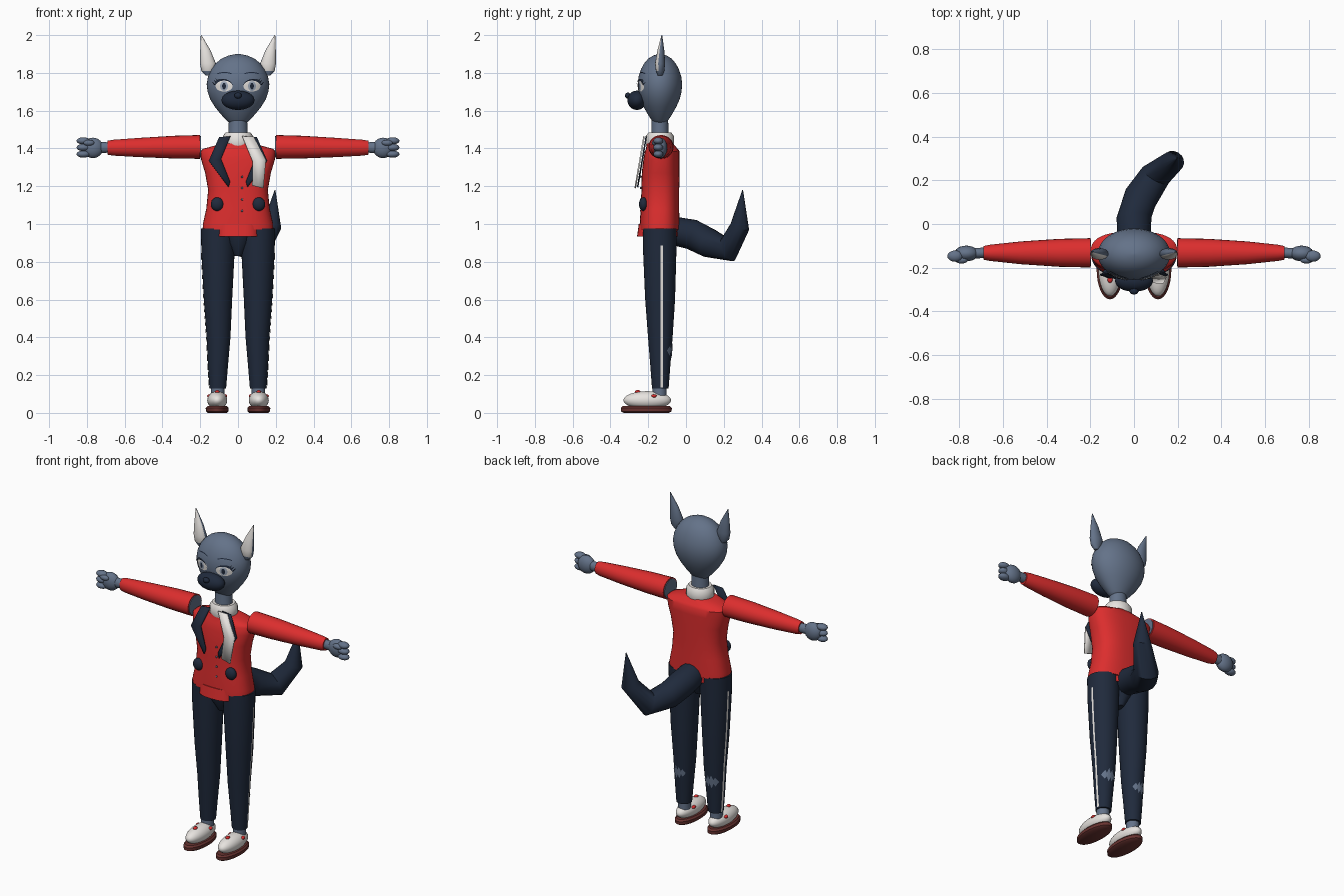
import bpy, bmesh, math
from mathutils import Vector, Matrix
from mathutils.bvhtree import BVHTree

if "Cube" in bpy.data.objects:
    bpy.data.objects.remove(bpy.data.objects["Cube"])


def material(name, rgb):
    m = bpy.data.materials.new(name)
    m.use_nodes = True
    m.diffuse_color = (*rgb, 1)
    m.node_tree.nodes["Principled BSDF"].inputs["Base Color"].default_value = (*rgb, 1)
    return m


GREY = material("slate grey fur", (0.127, 0.17, 0.25))
NAVY = material("dark navy", (0.014, 0.023, 0.045))
RED = material("jacket red", (0.72, 0.027, 0.027))
WHITE = material("off white", (0.8, 0.77, 0.74))
SOLE = material("dark red sole", (0.14, 0.033, 0.03))
IRIS = material("pale blue grey", (0.36, 0.42, 0.52))
X, Y, Z = Vector((1, 0, 0)), Vector((0, 1, 0)), Vector((0, 0, 1))
SIDES = (("left", 1), ("right", -1))


def finish(name, bm, mat, angle=40):
    """Turn a bmesh into a shaded object."""
    bmesh.ops.remove_doubles(bm, verts=bm.verts, dist=0.0002)
    bmesh.ops.recalc_face_normals(bm, faces=bm.faces)
    me = bpy.data.meshes.new(name)
    bm.to_mesh(me)
    bm.free()
    me.materials.append(mat)
    for p in me.polygons:
        p.use_smooth = True
    me.set_sharp_from_angle(angle=math.radians(angle))
    ob = bpy.data.objects.new(name, me)
    bpy.context.collection.objects.link(ob)
    return ob


def ring(center, u, v, ru, rv, n, power=2):
    pts = []
    for i in range(n):
        a = math.tau * i / n
        c, s = math.cos(a), math.sin(a)
        c = math.copysign(abs(c) ** (2 / power), c)
        s = math.copysign(abs(s) ** (2 / power), s)
        pts.append(center + u * (ru * c) + v * (rv * s))
    return pts


def loft(name, rings, mat, angle=40):
    """Skin a stack of rings and cap both ends."""
    bm = bmesh.new()
    rows = [[bm.verts.new(p) for p in r] for r in rings]
    n = len(rows[0])
    for a, b in zip(rows, rows[1:]):
        for i in range(n):
            bm.faces.new((a[i], a[(i + 1) % n], b[(i + 1) % n], b[i]))
    bm.faces.new(rows[0])
    bm.faces.new(rows[-1])
    return finish(name, bm, mat, angle)


def column(name, secs, mat, n=32, power=2, side=1, angle=40):
    """Upright tube; each section is z, x, y, half width, half depth."""
    return loft(name, [ring(Vector((x * side, y, z)), X, Y, rx, ry, n, power)
                       for z, x, y, rx, ry in secs], mat, angle)


def limb(name, secs, mat, side, n=24):
    """Sideways tube; each section is x, y, z, half depth, half height."""
    return loft(name, [ring(Vector((x * side, y, z)), Y, Z, ry, rz, n)
                       for x, y, z, ry, rz in secs], mat)


def ball(name, center, radii, mat, seg=24):
    bm = bmesh.new()
    bmesh.ops.create_uvsphere(bm, u_segments=seg, v_segments=seg // 2, radius=1,
                              matrix=Matrix.Translation(center) @ Matrix.Diagonal((*radii, 1)))
    return finish(name, bm, mat, 60)


def bvh(ob):
    me = ob.data
    return BVHTree.FromPolygons([v.co.copy() for v in me.vertices],
                                [tuple(p.vertices) for p in me.polygons])


def panel(name, edge_a, edge_b, mat, place, cuts=4):
    """Grid stretched between two outlines; place() sets each point in space."""
    bm = bmesh.new()
    rows = []
    for a, b in zip(edge_a, edge_b):
        a, b = Vector(a), Vector(b)
        rows.append([bm.verts.new(place(*a.lerp(b, t / cuts))) for t in range(cuts + 1)])
    for r, s in zip(rows, rows[1:]):
        for i in range(cuts):
            bm.faces.new((r[i], r[i + 1], s[i + 1], s[i]))
    return finish(name, bm, mat, 60)


def onto(tree, direction, lift):
    """Project flat coordinates along a direction, just above a surface."""
    def place(a, b):
        o = Vector((-2 * direction.x, a, b)) if direction.x else Vector((a, -2 * direction.y, b))
        hit = tree.ray_cast(o, direction)[0]
        return (hit if hit else o + direction * 1.86) - direction * lift
    return place


def oval(cx, cz, rx, rz, n=12, power=1.0):
    """Upper and lower outline of an oval."""
    ts = [math.pi * i / n for i in range(n + 1)]
    return [[(cx - rx * math.cos(t), cz + k * rz * math.sin(t) ** power) for t in ts] for k in (1, -1)]


# Head, neck, collar
CY = -0.138
head_profile = [(1.525, .035), (1.55, .062), (1.58, .09), (1.62, .122), (1.66, .147), (1.70, .161),
                (1.74, .166), (1.78, .159), (1.82, .141), (1.85, .118), (1.875, .088), (1.892, .05), (1.9, .008)]
head = column("head", [(z, 0, CY, r, r * .71) for z, r in head_profile], GREY, 40, angle=60)
column("neck", [(1.38, 0, CY, .055, .05), (1.56, 0, CY, .048, .043)], GREY, 24)
column("collar", [(1.39, 0, CY, .066, .062), (1.42, 0, CY, .08, .074),
                  (1.465, 0, CY, .08, .074), (1.485, 0, CY, .066, .06)], WHITE)
ball("muzzle", (0, -.26, 1.655), (.087, .05, .051), NAVY, 32)
ball("nose", (0, -.308, 1.68), (.02, .015, .016), NAVY)

# Ears and painted face
face = bvh(head)
for label, s in SIDES:
    ear = column(label + "_ear", [(1.785, .158, -.137, .012, .012), (1.81, .16, -.137, .034, .022),
                                  (1.85, .159, -.137, .042, .027), (1.92, .173, -.133, .027, .018),
                                  (2.0, .195, -.128, .002, .002)], GREY, 16, side=s)
    ear.data.materials.append(WHITE)
    for p in ear.data.polygons:
        if p.normal.y < -.5 and p.center.z > 1.81:
            p.material_index = 1
    ex, ez = .074 * s, 1.73
    up, low = oval(ex, ez, .045, .029)
    panel(label + "_eye", up, low, WHITE, onto(face, Y, .003))
    panel(label + "_iris", *oval(ex, ez, .021, .026), IRIS, onto(face, Y, .005))
    panel(label + "_pupil", *oval(ex, ez, .01, .017), NAVY, onto(face, Y, .007))
    thick = [(x, z + .009 + .006 * (x - ex) * s / .045) for x, z in up]
    panel(label + "_eyelid", thick, up, NAVY, onto(face, Y, .008), 1)
    for k in range(3):
        lx, lz = ex + s * (.028 + .009 * k), 1.757 - .009 * k
        panel(label + "_lash", [(lx, lz), (lx + .015 * s, lz + .013)],
              [(lx + .005 * s, lz - .005), (lx + .016 * s, lz + .012)], NAVY, onto(face, Y, .012), 1)
    brow = [(s * (.035 + .015 * i), 1.796 + .009 * math.sin(math.pi * i / 6 + .3)) for i in range(6)]
    panel(label + "_brow", brow, [(x, z - .005) for x, z in brow], NAVY, onto(face, Y, .004), 1)

# Jacket
torso = column("jacket", [(.97, 0, -.14, .187, .105), (1.0, 0, -.14, .186, .105), (1.08, 0, -.138, .168, .102),
                          (1.18, 0, -.136, .158, .1), (1.27, 0, -.134, .174, .1), (1.34, 0, -.13, .195, .096),
                          (1.385, 0, -.126, .198, .092), (1.398, 0, -.128, .185, .084),
                          (1.425, 0, CY, .085, .07)], RED, 40, 2.5)
column("jacket_hem", [(.935, 0, -.147, .118, .112), (1.0, 0, -.143, .12, .107)], RED, 32, 3)
chest = bvh(torso)
for k in range(4):
    ball("jacket_button", (.022, -.24, 1.25 - .06 * k), (.006, .005, .006), GREY, 10)


def lapel_depth(lift):
    return lambda x, z: Vector((x, -.215 - (1.46 - z) * .17 - lift, z))


for label, s in SIDES:
    ob = panel(label + "_lapel", [(.1 * s, 1.46), (.155 * s, 1.335), (.05 * s, 1.195)],
               [(.04 * s, 1.465), (.09 * s, 1.345), (.042 * s, 1.225)], NAVY, lapel_depth(0), 2)
    ob.modifiers.new("thickness", "SOLIDIFY").thickness = .008
    ball(label + "_pocket_knob", (.11 * s, -.225, 1.105), (.034, .024, .036), NAVY)
scarf = panel("scarf_end", [(.022, 1.465), (.078, 1.33), (.075, 1.205)],
              [(.084, 1.462), (.148, 1.34), (.135, 1.19)], WHITE, lapel_depth(.012), 2)
scarf.modifiers.new("thickness", "SOLIDIFY").thickness = .008

# Sleeves and hands
for label, s in SIDES:
    limb(label + "_sleeve", [(.2, -.132, 1.408, .067, .063), (.34, -.132, 1.407, .064, .06),
                             (.52, -.132, 1.405, .052, .051), (.66, -.132, 1.404, .037, .042),
                             (.69, -.132, 1.404, .031, .037)], RED, s)
    limb(label + "_shoulder", [(.196, -.132, 1.408, .06, .057), (.21, -.132, 1.408, .06, .057)], GREY, s)
    limb(label + "_wrist", [(.68, -.132, 1.405, .024, .027), (.74, -.134, 1.405, .024, .03)], GREY, s)
    ball(label + "_palm", (.768 * s, -.135, 1.403), (.055, .036, .054), GREY)
    for z in (1.44, 1.405, 1.37):
        ball(label + "_finger", (.819 * s, -.147, z), (.036, .026, .019), GREY, 16)
    ball(label + "_thumb", (.79 * s, -.165, 1.43), (.03, .016, .016), GREY, 16)

# Trousers, stripes and torn calves
column("trouser_seat", [(.83, 0, CY, .02, .04), (.9, 0, CY, .07, .078), (.975, 0, CY, .1, .09)], NAVY)
for label, s in SIDES:
    leg = column(label + "_trouser_leg", [(.13, .107, -.136, .044, .044), (.25, .106, -.136, .053, .053),
                                          (.4, .103, -.136, .063, .065), (.6, .106, -.137, .075, .079),
                                          (.85, .106, -.139, .088, .088), (.975, .106, -.139, .09, .09)],
                 NAVY, side=s)
    cloth = bvh(leg)
    zs = [.135 + .075 * i for i in range(11)]
    panel(label + "_side_stripe", [(-.134, z) for z in zs], [(-.122, z) for z in zs],
          WHITE, onto(cloth, -s * X, .003), 2)
    for dx, h in ((-.028, .024), (-.008, .036), (.012, .042), (.032, .028)):
        c = .107 * s + dx * s
        panel(label + "_calf_tear", [(c - .015, .33), (c, .33 + h), (c + .015, .33)],
              [(c - .015, .33), (c, .33 - h), (c + .015, .33)], GREY, onto(cloth, -Y, .004))

# Ankles and shoes
for label, s in SIDES:
    column(label + "_ankle", [(.08, .108, -.14, .036, .037), (.15, .108, -.14, .036, .037)], GREY, 20, side=s)
    ball(label + "_shoe", (.11 * s, -.205, .067), (.053, .126, .048), WHITE, 32)
    column(label + "_sole", [(0, .11, -.21, .05, .12), (.008, .11, -.21, .06, .134),
                             (.026, .11, -.21, .061, .135), (.036, .11, -.21, .052, .125)], SOLE, side=s)
    for dx, y, z in ((0, -.255, .112), (.042, -.17, .09), (-.042, -.17, .09)):
        ball(label + "_shoe_stud", (.11 * s + dx, y, z), (.012, .016, .009), RED, 10)

# Tail
path = [(0, -.07, .965, .075), (.0, .03, .945, .08), (.03, .12, .9, .078), (.1, .225, .868, .07),
        (.178, .285, .985, .052), (.196, .3, 1.18, .002)]
pts = [Vector(p[:3]) for p in path]
across = Vector((.85, -.52, 0)).normalized()
rings = []
for i, p in enumerate(path):
    t = (pts[min(i + 1, len(pts) - 1)] - pts[max(i - 1, 0)]).normalized()
    u = X if i < 2 else across
    rings.append(ring(pts[i], u, u.cross(t).normalized(), p[3], p[3], 16))
loft("tail", rings, NAVY, 35)
